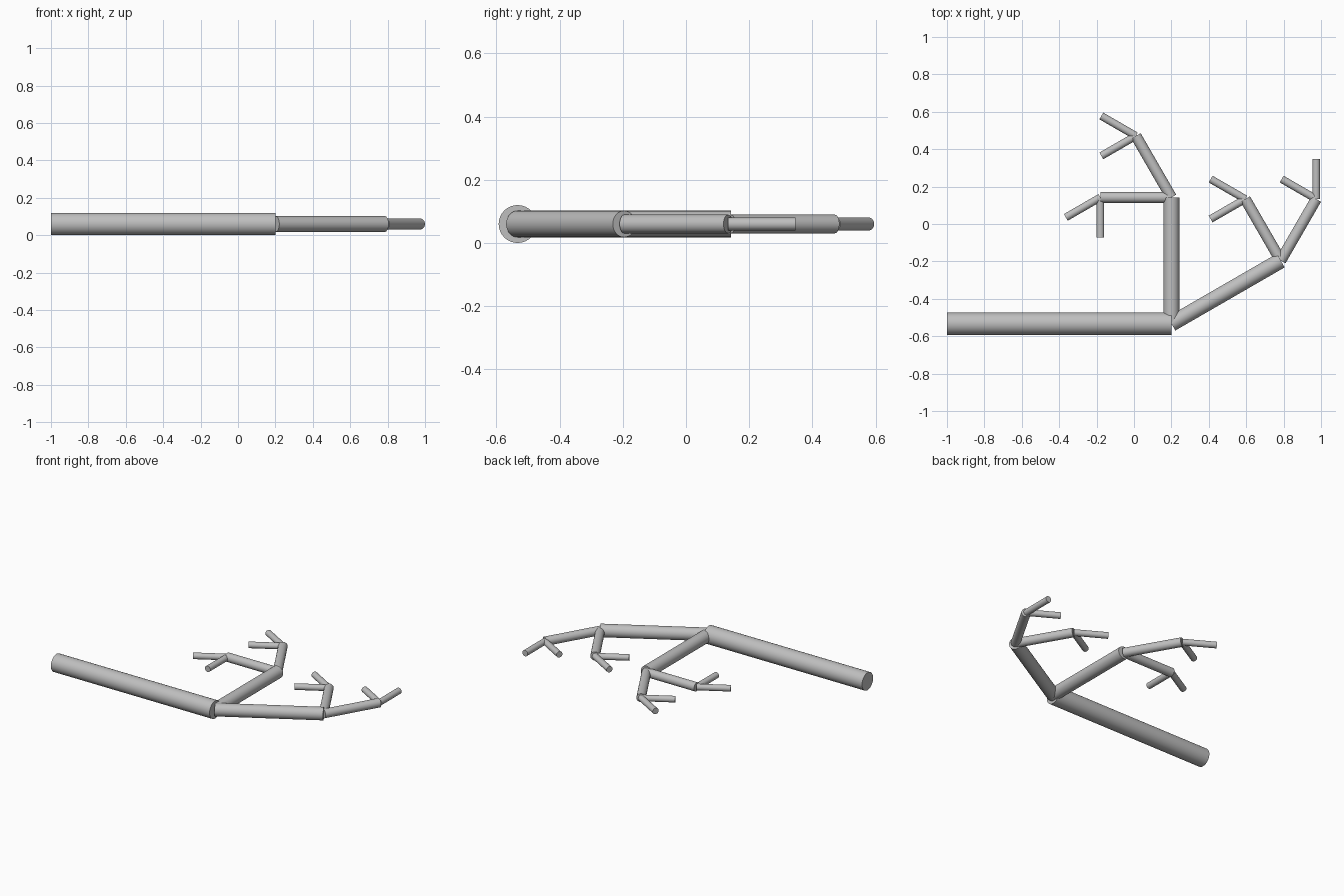
import bpy
from math import cos, sin, pi, radians
from mathutils import Vector

cube = bpy.data.objects.get("Cube")
if cube:
    bpy.data.objects.remove(cube, do_unlink=True)

# Single flat grey
grey = bpy.data.materials.new("grey")
grey.use_nodes = True
color = (0.52, 0.52, 0.52, 1)
grey.diffuse_color = color
grey.node_tree.nodes["Principled BSDF"].inputs["Base Color"].default_value = color

NAMES = ["trunk", "branch", "bough", "twig"]
LENGTH_RATIO = 0.5625
RADIUS_RATIO = 0.7


def rod(name, start, end, heading, radius):
    """Flat-ended cylinder lying in the ground plane."""
    bpy.ops.mesh.primitive_cylinder_add(
        vertices=32, radius=radius, depth=(end - start).length,
        location=(start + end) / 2, rotation=(0, pi / 2, heading))
    obj = bpy.context.object
    obj.name = name
    obj.data.materials.append(grey)
    bpy.ops.object.shade_smooth_by_angle(angle=radians(40))


def grow(start, heading, length, radius, level=0):
    """Each rod splits into two, turned 30 and 90 degrees to the left."""
    end = start + Vector((cos(heading), sin(heading), 0)) * length
    rod(NAMES[level], start, end, heading, radius)
    if level + 1 < len(NAMES):
        for turn in (30, 90):
            grow(end, heading + radians(turn), length * LENGTH_RATIO,
                 radius * RADIUS_RATIO, level + 1)


grow(Vector((-1, -0.533, 0.06)), 0, 1.2, 0.06)
